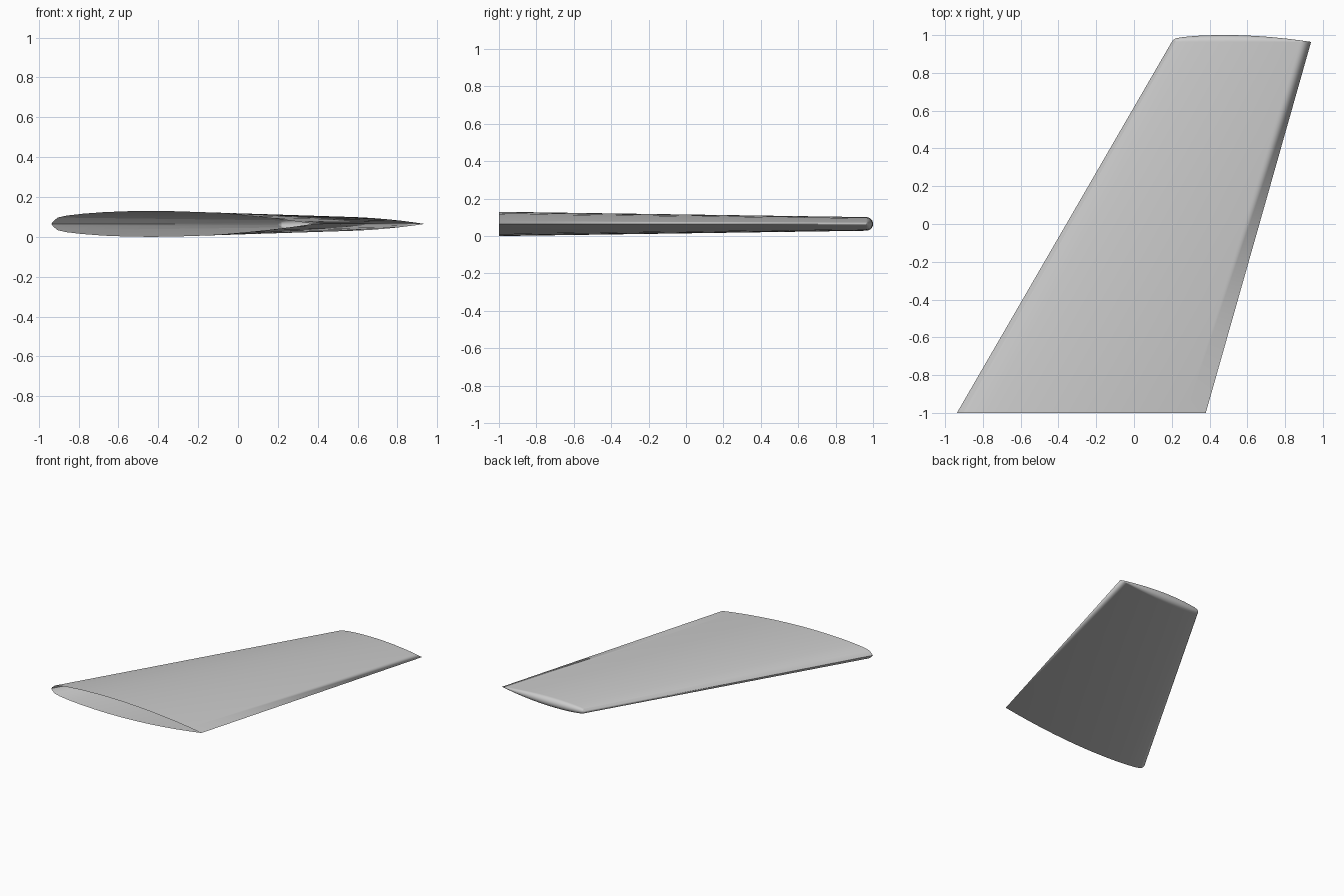
import bpy, bmesh, math

cube = bpy.data.objects.get("Cube")
if cube:
    bpy.data.objects.remove(cube, do_unlink=True)

# Paint
grey = bpy.data.materials.new("light grey")
grey.use_nodes = True
colour = (0.6, 0.6, 0.6, 1)
grey.diffuse_color = colour
grey.node_tree.nodes["Principled BSDF"].inputs["Base Color"].default_value = colour

# Half aerofoil: fraction of chord, half thickness at the root
PROFILE = [(0, 0), (.008, .014), (.025, .032), (.06, .042), (.12, .051), (.2, .059),
           (.29, .0635), (.38, .065), (.47, .0635), (.56, .059), (.65, .052),
           (.74, .042), (.83, .030), (.92, .015), (1, 0)]
MID_Z = 0.065
ROOT = (-0.9375, 0.38, -1.0)       # leading x, trailing x, y
TIP = (0.20, 0.9375, 0.964)
TIP_STEPS = 14


def section(station, angle):
    """One row of points along the chord, swung around the chord line."""
    lead, trail, y = station
    scale = (trail - lead) / (ROOT[1] - ROOT[0])
    return [(lead + t * (trail - lead),
             y + h * scale * math.sin(angle),
             MID_Z + h * scale * math.cos(angle)) for t, h in PROFILE]


# Upper skin, rounded tip and lower skin as one sheet, open at the root
rows = [section(ROOT, 0)]
rows += [section(TIP, math.pi * i / TIP_STEPS) for i in range(TIP_STEPS + 1)]
rows.append(section(ROOT, math.pi))

bm = bmesh.new()
grid = [[bm.verts.new(p) for p in row] for row in rows]
for a, b in zip(grid, grid[1:]):
    for i in range(len(PROFILE) - 1):
        bm.faces.new((a[i], a[i + 1], b[i + 1], b[i]))
bmesh.ops.remove_doubles(bm, verts=bm.verts, dist=1e-5)
bmesh.ops.recalc_face_normals(bm, faces=bm.faces)
if max(bm.faces, key=lambda f: f.calc_center_median().z).normal.z < 0:
    bmesh.ops.reverse_faces(bm, faces=bm.faces)

mesh = bpy.data.meshes.new("wing_skin")
bm.to_mesh(mesh)
bm.free()
mesh.materials.append(grey)
wing = bpy.data.objects.new("wing_skin", mesh)
bpy.context.collection.objects.link(wing)

# Smooth skin with a crisp leading edge strip
bpy.ops.object.select_all(action='DESELECT')
wing.select_set(True)
bpy.context.view_layer.objects.active = wing
bpy.ops.object.shade_smooth_by_angle(angle=math.radians(22))
